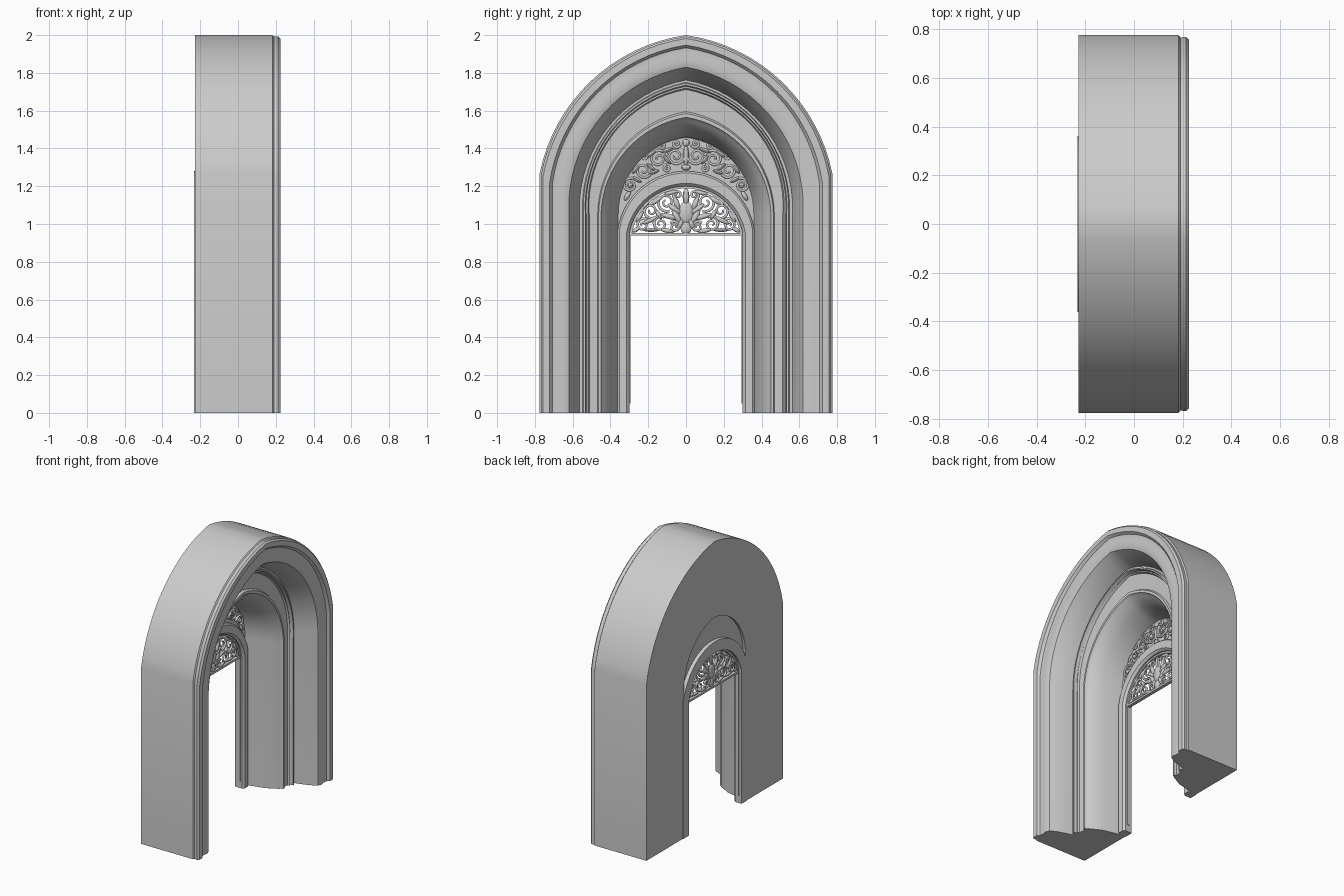
import bpy, bmesh, math
from mathutils import Matrix, Vector

if "Cube" in bpy.data.objects:
    bpy.data.objects.remove(bpy.data.objects["Cube"])

N = 16  # segments per half arch


def arch(w, h, s, c):
    """Pointed arch outline (y, z): half width w, apex h, springing s, centre offset c."""
    zc = (w * w + 2 * w * c + s * s - h * h) / (2 * (s - h))
    r = math.hypot(c, h - zc)
    a0, a1 = math.atan2(s - zc, w + c), math.atan2(h - zc, c)
    half = [(w, 0.0)]
    for i in range(N + 1):
        a = a0 + (a1 - a0) * i / N
        half.append((max(0.0, r * math.cos(a) - c), zc + r * math.sin(a)))
    return half + [(-y, z) for y, z in half[-2::-1]]


def finish(bm, name):
    bmesh.ops.recalc_face_normals(bm, faces=bm.faces)
    me = bpy.data.meshes.new(name)
    bm.to_mesh(me)
    bm.free()
    ob = bpy.data.objects.new(name, me)
    bpy.context.collection.objects.link(ob)
    bpy.ops.object.select_all(action='DESELECT')
    ob.select_set(True)
    bpy.context.view_layer.objects.active = ob
    bpy.ops.object.shade_smooth_by_angle(angle=math.radians(35))
    return ob


def loft(name, stages):
    """Sweep a closed section round the arch; stages are (w, h, s, c, x)."""
    bm = bmesh.new()
    rings = [[bm.verts.new((x, y, z)) for y, z in arch(w, h, s, c)]
             for w, h, s, c, x in stages]
    for k, a in enumerate(rings):
        b = rings[(k + 1) % len(rings)]
        for i in range(len(a) - 1):
            bm.faces.new((a[i], a[i + 1], b[i + 1], b[i]))
    for end in (0, -1):
        bm.faces.new([r[end] for r in rings])
    return finish(bm, name)


def box(name, x0, x1, y0, y1, z0, z1):
    bm = bmesh.new()
    m = Matrix.Translation(((x0 + x1) / 2, (y0 + y1) / 2, (z0 + z1) / 2))
    bmesh.ops.create_cube(bm, size=1, matrix=m @ Matrix.Diagonal((x1 - x0, y1 - y0, z1 - z0, 1)))
    return finish(bm, name)


def scrolls(name, x, items, thick):
    """Mirrored spiral stems; items are (y, z, radius, start angle, direction)."""
    cu = bpy.data.curves.new(name, 'CURVE')
    cu.dimensions = '3D'
    cu.bevel_depth = thick
    cu.bevel_resolution = 1
    for y, z, r, a0, d in items:
        for m in (1, -1):
            sp = cu.splines.new('POLY')
            sp.points.add(26)
            for i, p in enumerate(sp.points):
                t = i / 26
                a = math.radians(a0) + d * t * 9.5
                rr = r * (1 - 0.8 * t)
                p.co = (x, m * (y + rr * math.cos(a)), z + rr * math.sin(a), 1)
                p.radius = 1.1 - 0.4 * t
    ob = bpy.data.objects.new(name, cu)
    bpy.context.collection.objects.link(ob)
    bpy.ops.object.select_all(action='DESELECT')
    ob.select_set(True)
    bpy.context.view_layer.objects.active = ob
    bpy.ops.object.convert(target='MESH')


def leaves(name, x, items):
    """Mirrored flat leaves; items are (y, z, half length, half width, angle)."""
    bm = bmesh.new()
    for y, z, l, w, ang in items:
        for m in ((1, -1) if y > 0.001 else (1,)):
            a = math.radians(ang if m == 1 else 180 - ang)
            mat = (Matrix.Translation((x, m * y, z)) @ Matrix.Rotation(a, 4, 'X')
                   @ Matrix.Diagonal((0.012, l, w, 1)))
            bmesh.ops.create_uvsphere(bm, u_segments=8, v_segments=6, radius=1, matrix=mat)
    finish(bm, name)


# Moulded wall: section from the back edge, over the front, down the splay
section = [(.775, 2.0, -.228), (.775, 2.0, .183), (.766, 1.992, .19), (.768, 1.993, .213),
           (.757, 1.982, .225), (.722, 1.947, .225), (.708, 1.933, .208), (.68, 1.90, .205),
           (.65, 1.865, .212), (.62, 1.83, .20), (.595, 1.80, .15), (.575, 1.775, .09),
           (.565, 1.762, .05), (.548, 1.75, .05), (.543, 1.745, .066), (.533, 1.735, .066),
           (.528, 1.728, .045), (.518, 1.72, .05), (.512, 1.712, .035), (.468, 1.595, .03),
           (.463, 1.585, .046), (.45, 1.565, .046), (.445, 1.555, .03), (.435, 1.543, .022),
           (.392, 1.495, -.06), (.367, 1.462, -.165), (.35, 1.455, -.228)]
loft("moulded_wall", [(w, h, 1.05 + max(0, w - .53) * .88, min(.13, .05 + max(0, w - .365) * .41), x)
                      for w, h, x in section])

# Inner door frame ring
loft("door_frame", [(.362, 1.28, .97, 0, -.232), (.362, 1.28, .97, 0, -.175),
                    (.352, 1.27, .97, 0, -.165), (.315, 1.215, .95, 0, -.165),
                    (.30, 1.20, .95, 0, -.18), (.30, 1.20, .95, 0, -.232)])

# Upper lunette backing panel
loft("upper_panel", [(.364, 1.463, 1.05, .05, -.205), (.364, 1.463, 1.05, .05, -.195),
                     (.345, 1.265, .97, 0, -.195), (.345, 1.265, .97, 0, -.205)])

# Lower lunette border, transom bar and jamb beads
loft_b = [(.302, 1.202, .95, 0), (.286, 1.188, .95, 0)]
bm = bmesh.new()
rings = [[bm.verts.new((x, y, z)) for y, z in arch(*s)[1:-1]]
         for s, x in ((loft_b[0], -.21), (loft_b[0], -.19), (loft_b[1], -.19), (loft_b[1], -.21))]
for k in range(4):
    a, b = rings[k], rings[(k + 1) % 4]
    for i in range(len(a) - 1):
        bm.faces.new((a[i], a[i + 1], b[i + 1], b[i]))
finish(bm, "lunette_border")
box("transom_bar", -.212, -.188, -.302, .302, .938, .952)
for m in (1, -1):
    box("jamb_bead", -.21, -.19, m * .302, m * .294, .05, .94)

# Lower openwork lunette: scrolls, leaves and central boss
scrolls("lower_scrolls", -.2, [
    (.105, 1.115, .05, 250, 1), (.185, 1.07, .045, 200, 1), (.135, 1.0, .042, 120, -1),
    (.228, .995, .036, 150, -1), (.06, .985, .03, 40, 1), (.045, 1.155, .025, 280, 1)], .008)
leaves("lower_leaves", -.2, [
    (0, 1.06, .04, .06, 0), (0, 1.145, .018, .045, 0), (0, .98, .03, .035, 0),
    (.05, 1.04, .045, .016, 60), (.06, 1.08, .045, .015, 35), (.09, 1.04, .05, .014, 15),
    (.05, 1.11, .04, .015, 70), (.155, 1.125, .04, .013, -35), (.19, 1.02, .045, .013, -25),
    (.245, 1.04, .035, .012, -60), (.185, .968, .045, .01, 0), (.1, .965, .04, .012, 10),
    (.265, .97, .025, .012, -30), (.08, 1.165, .04, .011, -15), (.215, 1.1, .035, .011, -45),
    (.145, 1.05, .03, .012, 60), (.03, 1.0, .03, .014, 110)])

# Upper lunette relief: scrolls and leaves over the panel
scrolls("upper_scrolls", -.192, [
    (.055, 1.36, .048, 180, 1), (.145, 1.345, .05, 160, -1), (.225, 1.285, .048, 140, 1),
    (.295, 1.205, .04, 120, -1), (.05, 1.425, .022, 200, 1), (.13, 1.412, .02, 30, 1),
    (.22, 1.355, .02, 0, 1), (.1, 1.295, .02, 90, -1)], .007)
leaves("upper_leaves", -.192, [
    (0, 1.36, .016, .055, 0), (0, 1.43, .02, .02, 0), (0, 1.3, .025, .015, 0),
    (.1, 1.39, .035, .01, -20), (.185, 1.37, .035, .01, -35), (.1, 1.34, .03, .01, 50),
    (.185, 1.3, .03, .01, 40), (.265, 1.29, .03, .01, -50), (.26, 1.235, .028, .01, 30),
    (.17, 1.275, .03, .01, -20), (.31, 1.15, .03, .012, -60), (.295, 1.205, .014, .014, 0)])
